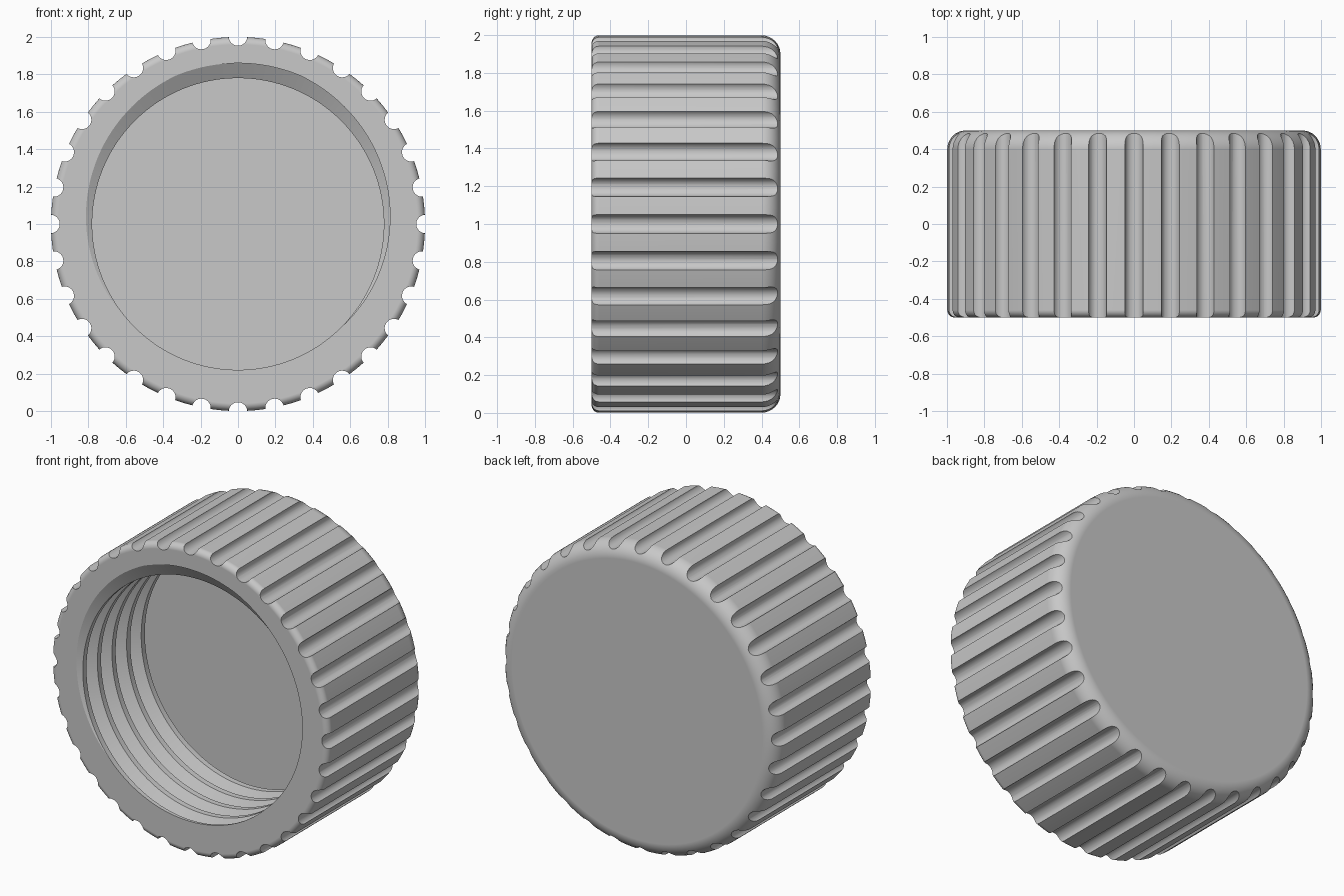
import bpy, bmesh
from math import sin, cos, pi, radians
from mathutils import Matrix, Vector

cube = bpy.data.objects.get("Cube")
if cube:
    bpy.data.objects.remove(cube, do_unlink=True)

SIDES = 128
HALF = 0.5            # half of the cap depth along y
GROOVES = 32
PITCH = 0.15
MINOR, MAJOR = 0.78, 0.86
FLOOR_Y = 0.2
CENTRE = Matrix.Translation((0, 0, 1))
ALONG_Y = Matrix.Rotation(-pi / 2, 4, 'X')


def make_object(name, bm):
    bmesh.ops.recalc_face_normals(bm, faces=bm.faces)
    bmesh.ops.transform(bm, matrix=CENTRE, verts=bm.verts)
    mesh = bpy.data.meshes.new(name)
    bm.to_mesh(mesh)
    bm.free()
    obj = bpy.data.objects.new(name, mesh)
    bpy.context.collection.objects.link(obj)
    return obj


def round_rim(bm, y, radius, segments):
    rim = [e for e in bm.edges if all(abs(v.co.y - y) < 1e-4 for v in e.verts)]
    bmesh.ops.bevel(bm, geom=rim, offset=radius, segments=segments,
                    profile=0.5, affect='EDGES')


def subtract(target, cutter):
    cutter.hide_render = True
    mod = target.modifiers.new("cut", 'BOOLEAN')
    mod.operation = 'DIFFERENCE'
    mod.solver = 'EXACT'
    mod.object = cutter
    bpy.context.view_layer.objects.active = target
    bpy.ops.object.modifier_apply(modifier=mod.name)
    bpy.data.objects.remove(cutter, do_unlink=True)


# Solid cap with a soft closed end and a tighter open rim
bm = bmesh.new()
bmesh.ops.create_cone(bm, cap_ends=True, segments=SIDES, radius1=1, radius2=1,
                      depth=2 * HALF, matrix=ALONG_Y)
round_rim(bm, HALF, 0.1, 8)
round_rim(bm, -HALF, 0.04, 5)
cap = make_object("screw_cap", bm)

# Grip grooves around the outside
bm = bmesh.new()
for i in range(GROOVES):
    turn = Matrix.Rotation(2 * pi * i / GROOVES, 4, 'Y')
    bmesh.ops.create_cone(bm, cap_ends=True, segments=24, radius1=0.05, radius2=0.05,
                          depth=1.4, matrix=turn @ Matrix.Translation((0, 0, 1.003)) @ ALONG_Y)
subtract(cap, make_object("groove_cutter", bm))

# Threaded bore: flat crest and root joined by steep flanks, swept as a helix
tooth = [(-0.125, MINOR), (0.125, MINOR), (0.4375, MAJOR), (0.5625, MAJOR)]
profile = [(u + k, r) for k in range(-3, 8) for u, r in tooth]
bm = bmesh.new()
columns = []
for j in range(SIDES + 1):
    t = 2 * pi * j / SIDES
    columns.append([bm.verts.new((-r * sin(t), -HALF + PITCH * (u + j / SIDES), -r * cos(t)))
                    for u, r in profile])
for a, b in zip(columns, columns[1:]):
    for k in range(len(profile) - 1):
        bm.faces.new((a[k], a[k + 1], b[k + 1], b[k]))
bmesh.ops.remove_doubles(bm, verts=bm.verts, dist=1e-5)
for y, side in ((FLOOR_Y, 1), (-HALF - 0.1, -1)):
    bmesh.ops.bisect_plane(bm, geom=bm.verts[:] + bm.edges[:] + bm.faces[:], dist=1e-6,
                           plane_co=Vector((0, y, 0)), plane_no=Vector((0, side, 0)),
                           clear_outer=True)
bmesh.ops.holes_fill(bm, edges=[e for e in bm.edges if e.is_boundary], sides=0)
subtract(cap, make_object("thread_cutter", bm))

# Plain grey plastic
grey = bpy.data.materials.new("grey_plastic")
grey.use_nodes = True
colour = (0.58, 0.58, 0.58, 1)
grey.diffuse_color = colour
grey.node_tree.nodes["Principled BSDF"].inputs["Base Color"].default_value = colour
cap.data.materials.clear()
cap.data.materials.append(grey)

# Smooth shading with crisp groove and thread edges
bpy.ops.object.select_all(action='DESELECT')
cap.select_set(True)
bpy.context.view_layer.objects.active = cap
bpy.ops.object.shade_smooth_by_angle(angle=radians(25))
weighted = cap.modifiers.new("even_normals", 'WEIGHTED_NORMAL')
weighted.keep_sharp = True
